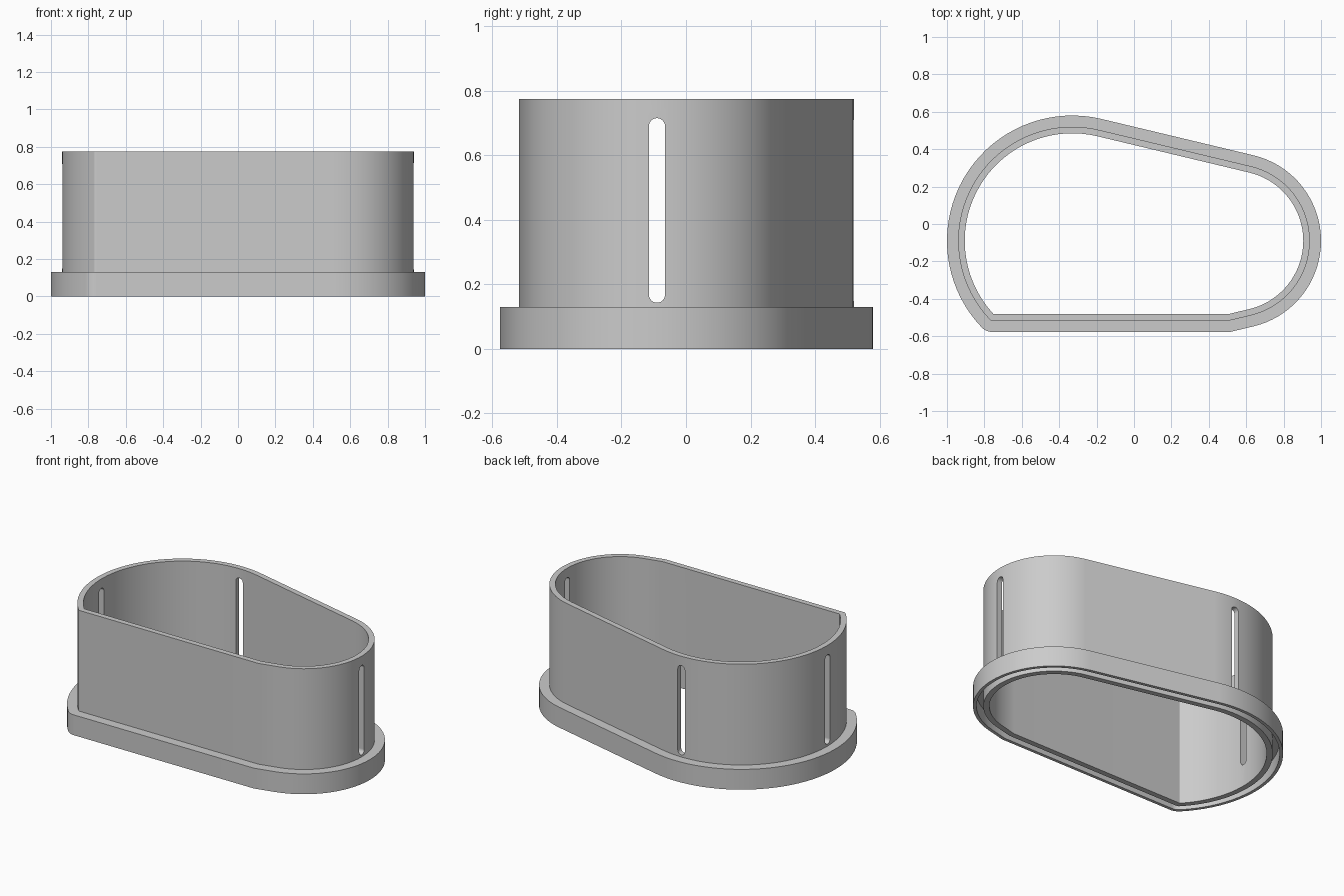
import bpy, bmesh
from math import sin, cos, acos, asin, sqrt, pi, radians
from mathutils import Vector

cube = bpy.data.objects.get("Cube")
if cube:
    bpy.data.objects.remove(cube, do_unlink=True)

grey = bpy.data.materials.new("plain grey")
grey.use_nodes = True
colour = (0.6, 0.6, 0.6, 1)
grey.diffuse_color = colour
grey.node_tree.nodes["Principled BSDF"].inputs["Base Color"].default_value = colour

# Outline: a big and a small round end joined by tangents, with a flat front
CY = -0.09
BIG_X, BIG_R = -0.33, 0.67
SMALL_X, SMALL_R = 0.53, 0.47
FRONT_Y = -0.577
TILT = acos((BIG_R - SMALL_R) / (SMALL_X - BIG_X))


def arc(cx, cy, r, start, end, steps):
    angles = [start + (end - start) * i / steps for i in range(steps + 1)]
    return [(cx + r * cos(a), cy + r * sin(a)) for a in angles]


def outline(inset):
    big, small, front = BIG_R - inset, SMALL_R - inset, FRONT_Y + inset
    fillet = max(0.08 - inset, 0.006)
    # Rounded corner where the big end meets the flat front
    fy = front + fillet
    fx = BIG_X - sqrt((big - fillet) ** 2 - (fy - CY) ** 2)
    turn = pi + asin((CY - fy) / (big - fillet))
    points = arc(BIG_X, CY, big, TILT, turn, 36)
    points += arc(fx, fy, fillet, turn, 1.5 * pi, 6)[1:]
    # Lower tangent meets the flat front
    tx, ty = SMALL_X + small * cos(TILT), CY - small * sin(TILT)
    if ty > front:
        points.append((tx - (ty - front) * sin(TILT) / cos(TILT), front))
    points += arc(SMALL_X, CY, small, -TILT, TILT, 36)
    return points


def sweep(name, section):
    """Closed ring that carries a section of (inset, height) round the outline."""
    bm = bmesh.new()
    loops = [[bm.verts.new((x, y, z)) for x, y in outline(inset)]
             for inset, z in section]
    count = len(loops[0])
    for k, a in enumerate(loops):
        b = loops[(k + 1) % len(loops)]
        for i in range(count):
            j = (i + 1) % count
            bm.faces.new((a[i], a[j], b[j], b[i]))
    bmesh.ops.recalc_face_normals(bm, faces=bm.faces)
    return finish(name, bm)


def finish(name, bm):
    mesh = bpy.data.meshes.new(name)
    bm.to_mesh(mesh)
    bm.free()
    mesh.materials.append(grey)
    obj = bpy.data.objects.new(name, mesh)
    bpy.context.collection.objects.link(obj)
    return obj


def slot_cutter(name, x, y, direction):
    """Upright round-ended bar pointing outwards through the wall."""
    half, low, high = 0.025, 0.168, 0.69
    profile = arc(0, high, half, 0, pi, 12) + arc(0, low, half, pi, 2 * pi, 12)
    out = Vector(direction)
    side = Vector((-out.y, out.x, 0))
    bm = bmesh.new()
    face = bm.faces.new([bm.verts.new(Vector((x, y, z)) - out * 0.1 + side * s)
                         for s, z in profile])
    new = bmesh.ops.extrude_face_region(bm, geom=[face])["geom"]
    bmesh.ops.translate(bm, vec=out * 0.2,
                        verts=[v for v in new if isinstance(v, bmesh.types.BMVert)])
    bmesh.ops.recalc_face_normals(bm, faces=bm.faces)
    return finish(name, bm)


# Thin upright wall standing on a wider flange with a groove underneath
TOP, FLANGE_TOP, GROOVE_TOP = 0.775, 0.13, 0.09
WALL_OUT, WALL_IN, SKIRT_IN = 0.06, 0.095, 0.02
shell = sweep("flanged_wall", [
    (0, 0), (0, FLANGE_TOP), (WALL_OUT, FLANGE_TOP), (WALL_OUT, TOP),
    (WALL_IN, TOP), (WALL_IN, 0), (WALL_OUT, 0), (WALL_OUT, GROOVE_TOP),
    (SKIRT_IN, GROOVE_TOP), (SKIRT_IN, 0)])

# Three slots: one at each end and one at the back
reach = BIG_R - WALL_OUT
cutters = [
    slot_cutter("left_slot", SMALL_X + SMALL_R - WALL_OUT, CY, (1, 0, 0)),
    slot_cutter("right_slot", BIG_X - reach, CY, (-1, 0, 0)),
    slot_cutter("back_slot", BIG_X, CY + reach, (0, 1, 0))]

bpy.ops.object.select_all(action="DESELECT")
shell.select_set(True)
bpy.context.view_layer.objects.active = shell
for cutter in cutters:
    cut = shell.modifiers.new(cutter.name, "BOOLEAN")
    cut.operation = "DIFFERENCE"
    cut.solver = "EXACT"
    cut.object = cutter
    bpy.ops.object.modifier_apply(modifier=cut.name)
    bpy.data.objects.remove(cutter, do_unlink=True)

# Smooth round ends, crisp rims and flat sides
bpy.ops.object.shade_smooth_by_angle(angle=radians(20))
weighted = shell.modifiers.new("even_shading", "WEIGHTED_NORMAL")
weighted.keep_sharp = True
